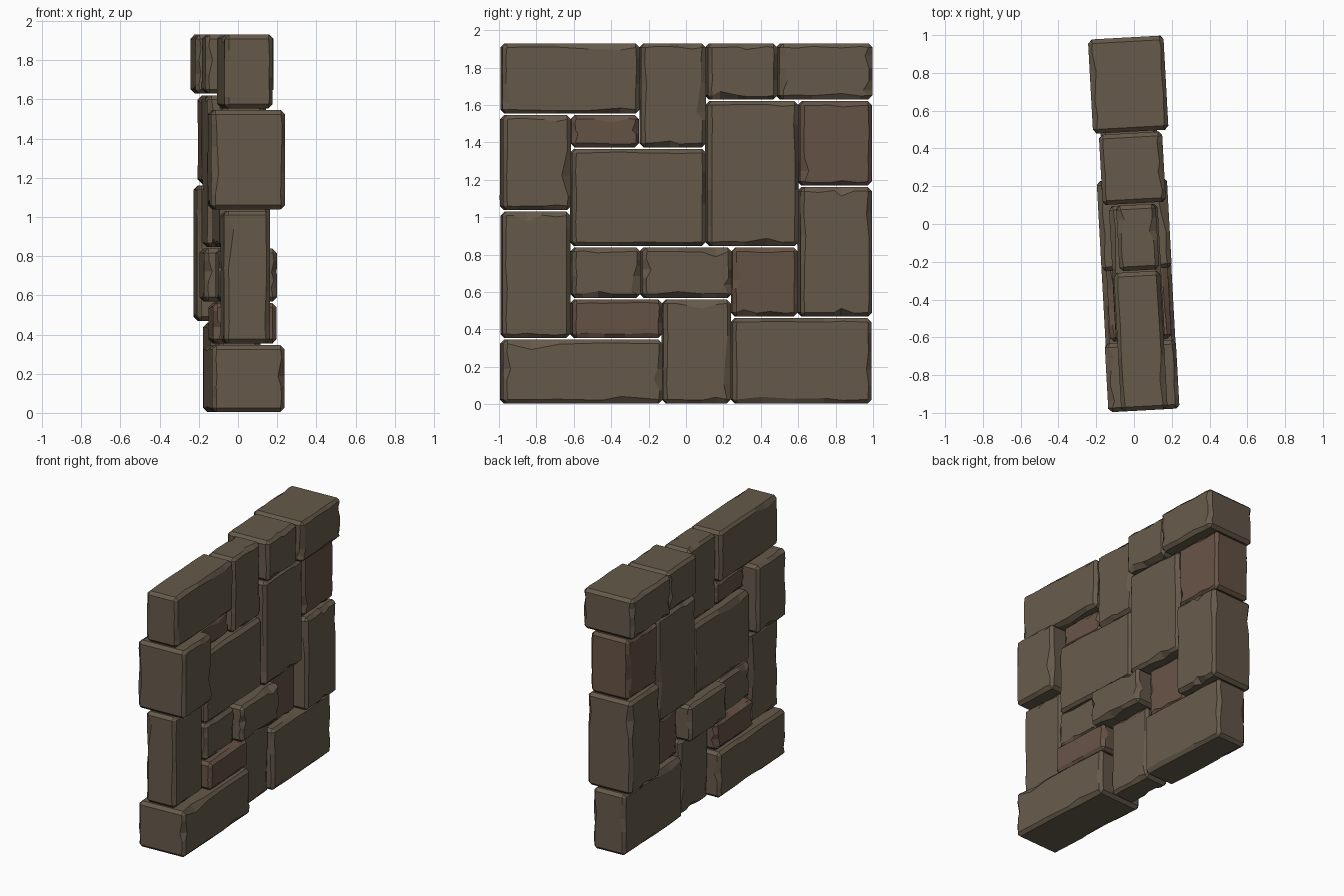
import bpy, bmesh, math, random
from mathutils import Matrix

if "Cube" in bpy.data.objects:
    bpy.data.objects.remove(bpy.data.objects["Cube"])

random.seed(7)
BEVEL, GAP = 0.022, 0.004
TURN = Matrix.Rotation(math.radians(3.15), 4, 'Z')   # wall is slightly turned


def material(name, rgb):
    m = bpy.data.materials.new(name)
    m.diffuse_color = (*rgb, 1)
    m.use_nodes = True
    m.node_tree.nodes["Principled BSDF"].inputs["Base Color"].default_value = m.diffuse_color
    return m


BROWN = material("brown_stone", (0.133, 0.102, 0.068))
RED = material("reddish_stone", (0.133, 0.087, 0.060))


def stone(name, x0, x1, y0, y1, z0, z1, mat):
    lo = (x0, y0 + GAP, z0 + GAP)
    hi = (x1, y1 - GAP, z1 - GAP)
    mid = [(a + b) / 2 for a, b in zip(lo, hi)]
    size = [b - a for a, b in zip(lo, hi)]
    bm = bmesh.new()
    bmesh.ops.create_cube(bm, size=1, matrix=Matrix.Translation(mid) @ Matrix.Diagonal((*size, 1)))
    # extra cuts so the chamfers can be chipped
    for axis in (1, 2):
        for k in range(4):
            co = mid[:]
            co[axis] = lo[axis] + size[axis] * (0.2 * (k + 1) + random.uniform(-0.07, 0.07))
            no = [0, 0, 0]
            no[axis] = 1
            bmesh.ops.bisect_plane(bm, geom=bm.verts[:] + bm.edges[:] + bm.faces[:],
                                   plane_co=co, plane_no=no)
    sharp = [e for e in bm.edges if e.calc_face_angle(0) > 1]
    bmesh.ops.bevel(bm, geom=sharp, offset=BEVEL, segments=1, affect='EDGES')
    # slide random chamfer points inward along their flat face
    for v in bm.verts:
        near = []
        for a in range(3):
            if abs(v.co[a] - lo[a] - BEVEL) < 1e-4:
                near.append((a, 1))
            elif abs(hi[a] - BEVEL - v.co[a]) < 1e-4:
                near.append((a, -1))
        if len(near) == 1:
            a, s = near[0]
            v.co[a] += s * (0.035 * random.random() ** 5 - 0.006 * random.random())
    bmesh.ops.transform(bm, matrix=TURN, verts=bm.verts)
    for v in bm.verts:
        v.co.z = max(v.co.z, 0.0)
    bmesh.ops.recalc_face_normals(bm, faces=bm.faces)
    me = bpy.data.meshes.new(name)
    bm.to_mesh(me)
    bm.free()
    me.materials.append(mat)
    bpy.context.collection.objects.link(bpy.data.objects.new(name, me))


# back depth, front depth, y range, z range
E = 0.992
BROWN_STONES = [
    (-.185, .185, -E, -.13, 0, .35), (-.10, .10, -.13, .24, 0, .565),
    (-.125, .13, .24, E, 0, .465), (-.125, .11, -E, -.62, .35, 1.035),
    (-.13, .13, -.62, -.245, .565, .842), (-.185, .187, -.245, .24, .565, .842),
    (-.175, .175, .60, E, .465, 1.165), (-.19, .187, -E, -.62, 1.035, 1.55),
    (-.128, .13, -.62, .105, .842, 1.37), (-.15, .15, .105, .60, .842, 1.625),
    (-.122, .124, -E, -.25, 1.55, 1.934), (-.09, .12, -.25, .105, 1.37, 1.934),
    (-.16, .175, .105, .485, 1.625, 1.934), (-.19, .21, .485, E, 1.625, 1.934)]
RED_STONES = [
    (-.16, .165, -.62, -.13, .35, .565), (-.09, .09, .24, .60, .465, .842),
    (-.085, .085, -.62, -.25, 1.37, 1.55), (-.153, .15, .60, E, 1.165, 1.625)]

for kind, mat, rows in (("brown", BROWN, BROWN_STONES), ("reddish", RED, RED_STONES)):
    for i, row in enumerate(rows, 1):
        stone(f"{kind}_wall_stone_{i}", *row, mat)
